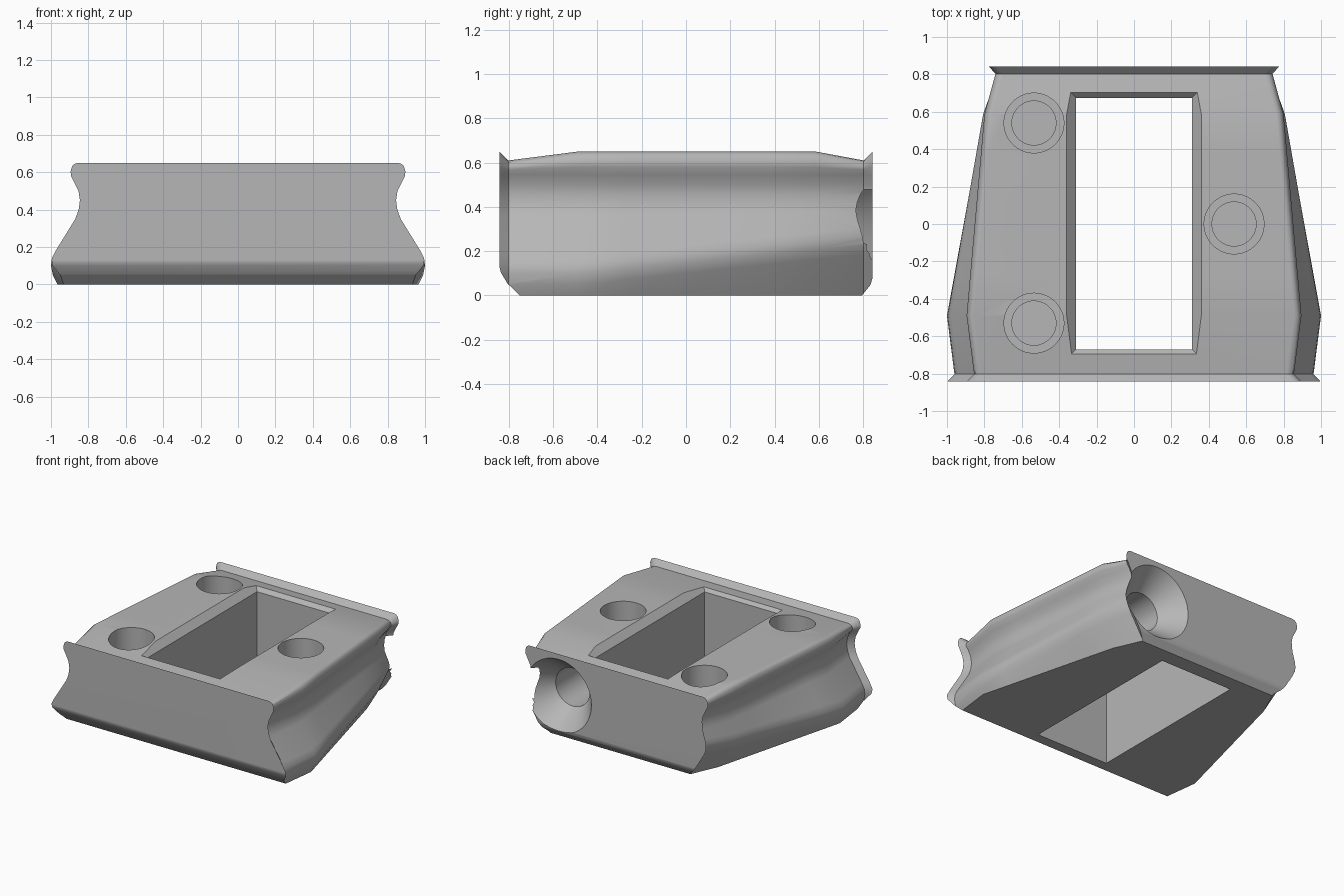
import bpy, bmesh, math
from mathutils import Vector

cube = bpy.data.objects.get("Cube")
if cube:
    bpy.data.objects.remove(cube, do_unlink=True)

grey = bpy.data.materials.new("plain_grey")
grey.use_nodes = True
colour = (0.47, 0.47, 0.47, 1)
grey.diffuse_color = colour
grey.node_tree.nodes["Principled BSDF"].inputs["Base Color"].default_value = colour


def loft(name, rings, cuts=()):
    """Skin equal-length rings, cap both ends, then trim with planes."""
    bm = bmesh.new()
    rows = [[bm.verts.new(p) for p in ring] for ring in rings]
    count = len(rows[0])
    for a, b in zip(rows, rows[1:]):
        for i in range(count):
            j = (i + 1) % count
            bm.faces.new((a[i], a[j], b[j], b[i]))
    bm.faces.new(rows[0])
    bm.faces.new(rows[-1])
    bmesh.ops.recalc_face_normals(bm, faces=bm.faces)
    for point, normal in cuts:
        geom = bm.verts[:] + bm.edges[:] + bm.faces[:]
        bmesh.ops.bisect_plane(bm, geom=geom, plane_co=point, plane_no=normal, clear_outer=True)
        rim = [e for e in bm.edges if e.is_boundary]
        bmesh.ops.holes_fill(bm, edges=rim, sides=0)
    bmesh.ops.recalc_face_normals(bm, faces=bm.faces)
    mesh = bpy.data.meshes.new(name)
    bm.to_mesh(mesh)
    bm.free()
    mesh.materials.append(grey)
    obj = bpy.data.objects.new(name, mesh)
    bpy.context.collection.objects.link(obj)
    return obj


# Half section of the grooved side: x and z at the front, x and z at the back
SECTION = [
    (.965, 0, .62, 0), (.99, .05, .735, .19), (1, .1, .757, .235),
    (.995, .14, .762, .27), (.975, .18, .757, .31), (.87, .35, .737, .38),
    (.852, .4, .73, .42), (.845, .45, .728, .46), (.853, .5, .735, .5),
    (.875, .545, .757, .545), (.893, .58, .775, .58), (.895, .605, .777, .605),
    (.887, .632, .769, .632), (.873, .645, .755, .645), (.855, .65, .737, .65),
]
END, BEND, ROUND = .843, -.49, .04


def section(y, inset):
    t = max(0, (y - BEND) / (END - BEND))
    half = []
    for xf, zf, xb, zb in SECTION:
        z = zf + (zb - zf) * t
        lift = min(1, max(0, (z - .55) / .1))
        half.append((xf + (xb - xf) * t - inset, z - inset * lift))
    return [Vector((x, y, z)) for x, z in half] + [Vector((-x, y, z)) for x, z in reversed(half)]


# Main body with rounded ends
steps = [math.radians(a) for a in (0, 22.5, 45, 67.5, 90)]
ends = [(END - ROUND * (1 - math.sin(a)), ROUND * (1 - math.cos(a))) for a in steps]
stations = [(-y, d) for y, d in reversed(ends)]
stations = sorted([(-y, ROUND * (1 - math.cos(math.pi / 2 - a))) for (y, _), a in zip(ends, steps)])
stations += [(BEND + (END - ROUND - BEND) * k / 6, 0) for k in range(6)]
stations += [(-y, d) for y, d in reversed(stations[:len(steps)])]

# Bevels along the bottom front and bottom back edges
trims = [
    ((0, -END, .13), (0, -1, -.25)), ((0, -.825, .085), (0, -1, -.6)),
    ((0, -.75, 0), (0, -1, -1.05)),
    ((0, END, .08), (0, 1, -.3)), ((0, .795, 0), (0, 1, -.8)),
]
body = loft("mount_body", [section(y, d) for y, d in stations],
            [(Vector(p), Vector(n).normalized()) for p, n in trims])


def rectangle(x, y_front, y_back, z):
    return [Vector(p) for p in ((-x, y_front, z), (x, y_front, z), (x, y_back, z), (-x, y_back, z))]


def circle(centre, radius, side, up, n=64):
    turn = [2 * math.pi * i / n for i in range(n)]
    return [Vector(centre) + radius * (math.cos(a) * Vector(side) + math.sin(a) * Vector(up)) for a in turn]


X, Y, Z = (1, 0, 0), (0, 1, 0), (0, 0, 1)

# Through slot with a bevelled rim
cutters = [loft("slot_cutter", [
    rectangle(.31, -.67, .675, -.1), rectangle(.31, -.67, .675, .6),
    rectangle(.36, -.72, .725, .65), rectangle(.36, -.72, .725, .75)])]

# Blind stepped holes in the top
for x, y in ((-.535, .54), (-.535, -.53), (.535, 0)):
    levels = ((.75, .16), (.37, .16), (.37, .118), (.3, .118))
    cutters.append(loft("top_hole_cutter", [circle((x, y, z), r, X, Y) for z, r in levels]))

# Countersunk bore in the back
levels = ((.95, .28), (END, .28), (.67, .145), (.3, .145))
cutters.append(loft("back_bore_cutter", [circle((.495, y, .33), r, X, Z) for y, r in levels]))

bpy.ops.object.select_all(action="DESELECT")
bpy.context.view_layer.objects.active = body
body.select_set(True)
for cutter in cutters:
    cutter.hide_render = True
    cut = body.modifiers.new(cutter.name, "BOOLEAN")
    cut.operation, cut.solver, cut.object = "DIFFERENCE", "EXACT", cutter
    bpy.ops.object.modifier_apply(modifier=cut.name)
    bpy.data.objects.remove(cutter, do_unlink=True)

bpy.ops.object.shade_smooth_by_angle(angle=math.radians(32))
body.modifiers.new("even_shading", "WEIGHTED_NORMAL").keep_sharp = True
